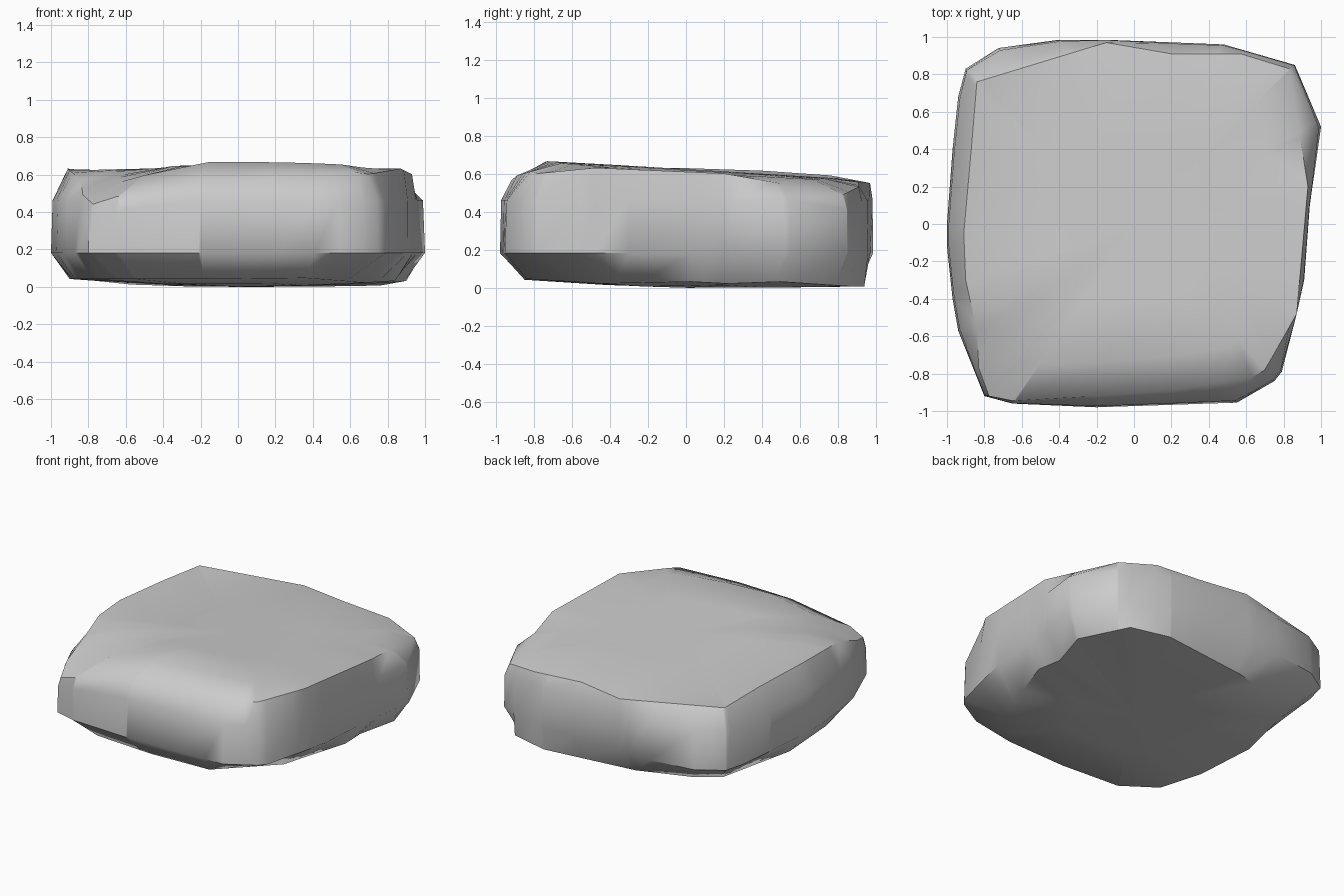
import bpy, bmesh, math

if "Cube" in bpy.data.objects:
    bpy.data.objects.remove(bpy.data.objects["Cube"])

# Outlines of the stone, counter-clockwise from +x: widest girth (x, y)
girth = [(1, .52), (.86, .85), (.48, .96), (-.15, .985), (-.4, .985), (-.73, .94),
         (-.9, .83), (-.94, .68), (-.97, .4), (-1, 0), (-1, -.12), (-.97, -.4),
         (-.94, -.57), (-.8, -.92), (-.65, -.96), (-.2, -.98), (.55, -.955),
         (.75, -.84), (.79, -.79), (.87, -.48), (.91, -.3), (.94, .1)]
# Rim of the upper face and of the underside (x, y, z)
rim = [(.93, .2, .61), (.83, .83, .5), (.57, .91, .54), (.2, .91, .565),
       (-.15, .97, .56), (-.84, .76, .6), (-.87, .4, .625), (-.91, -.05, .64),
       (-.9, -.3, .63), (-.84, -.57, .58), (-.83, -.77, .5), (-.775, -.92, .45),
       (-.65, -.945, .49), (-.2, -.92, .575), (.2, -.89, .6), (.63, -.82, .62),
       (.7, -.78, .61), (.87, -.48, .64)]
base = [(.84, .03, .04), (.82, .22, .03), (.9, .5, .04), (.76, .87, .015),
        (.48, .94, .015), (-.2, .86, .015), (-.57, .74, .02), (-.76, .66, .04),
        (-.9, .1, .05), (-.87, -.35, .05), (-.78, -.66, .05), (-.55, -.82, .05),
        (-.1, -.85, .05), (.36, -.84, .055), (.68, -.45, .03)]


def at_angle(outline, a):
    """Point where a ray from the centre at angle a meets the outline."""
    dx, dy = math.cos(a), math.sin(a)
    for p, q in zip(outline, outline[1:] + outline[:1]):
        cp, cq = dx * p[1] - dy * p[0], dx * q[1] - dy * q[0]
        if cp <= 1e-9 and cq > 1e-9:
            t = -cp / (cq - cp)
            r = [u + (v - u) * t for u, v in zip(p, q)]
            if r[0] * dx + r[1] * dy > 0:
                return r
    raise ValueError("outline not closed")


def crown(x, y):
    """Gently tilted, slightly domed upper face, falling at the front left."""
    return .675 - .06 * max(y + .7, 0) - .03 * x * x - .3 * max(0, -x - y - 1.05)


# Shared angles keep every outline corner exact
angles = []
for a in sorted(math.atan2(p[1], p[0]) for p in girth + rim + base):
    if not angles or a - angles[-1] > .004:
        angles.append(a)

# Cross-section at each angle: underside, lower side, upper side, rim, crown
columns = []
for a in angles:
    g, r, b = (at_angle(o, a) for o in (girth, rim, base))
    high_z = min(.47, r[2] - .08)
    blend = .1
    high = (g[0] + (r[0] - g[0]) * blend, g[1] + (r[1] - g[1]) * blend, high_z)
    col = [(b[0] * .5, b[1] * .5, .003 + b[2] * .4), b, (g[0], g[1], .19), high, r]
    for s in (.8, .45):
        x, y = r[0] * s, r[1] * s
        col.append((x, y, crown(x, y)))
    columns.append(col)

# Loft the stone
bm = bmesh.new()
cols = [[bm.verts.new(p) for p in c] for c in columns]
bottom = bm.verts.new((0, 0, .008))
top = bm.verts.new((0, 0, crown(0, 0)))
for c, d in zip(cols, cols[1:] + cols[:1]):
    for k in range(len(c) - 1):
        bm.faces.new((c[k], d[k], d[k + 1], c[k + 1]))
    bm.faces.new((d[0], c[0], bottom))
    bm.faces.new((c[-1], d[-1], top))
low = min(v.co.z for v in bm.verts)
for v in bm.verts:
    v.co.z -= low
bmesh.ops.recalc_face_normals(bm, faces=bm.faces)
mesh = bpy.data.meshes.new("flat_stone")
bm.to_mesh(mesh)
bm.free()

stone = bpy.data.objects.new("flat_stone", mesh)
bpy.context.collection.objects.link(stone)
bpy.context.view_layer.objects.active = stone
stone.select_set(True)
bpy.ops.object.shade_smooth_by_angle(angle=math.radians(45))
